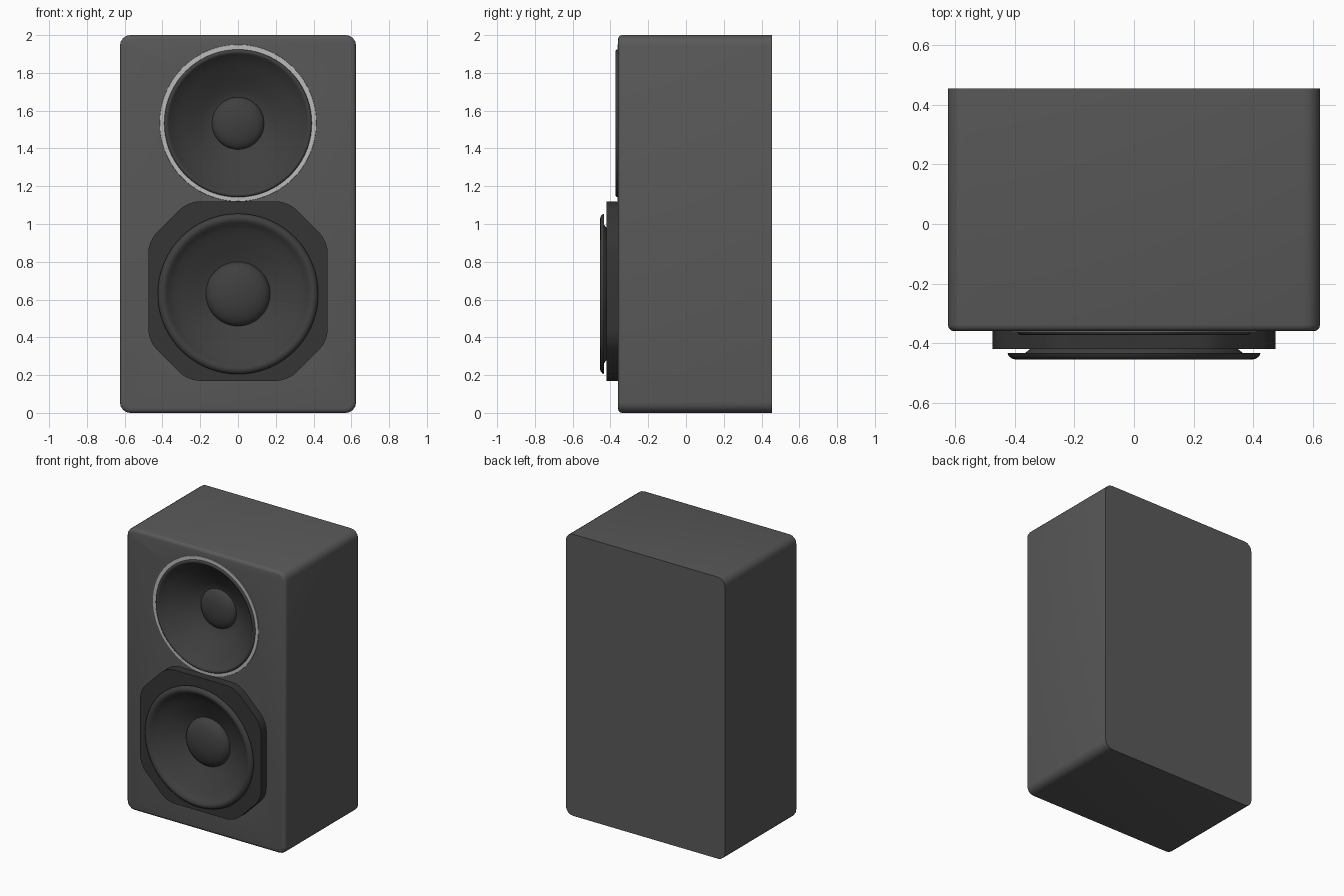
import bpy, bmesh, math

if "Cube" in bpy.data.objects:
    bpy.data.objects.remove(bpy.data.objects["Cube"])

FRONT, BACK = -0.36, 0.455
TOP_Z, LOW_Z = 1.535, 0.63
SEG = 72


def material(name, v):
    m = bpy.data.materials.new(name)
    m.diffuse_color = (v, v, v, 1)
    m.use_nodes = True
    m.node_tree.nodes["Principled BSDF"].inputs["Base Color"].default_value = m.diffuse_color
    return m


CASE = material("case_grey", 0.10)
DARK = material("driver_dark", 0.035)
CONE = material("cone_dark", 0.05)
TRIM = material("trim_light", 0.5)


def finish(bm, name, mat, smooth=True):
    bmesh.ops.recalc_face_normals(bm, faces=bm.faces)
    me = bpy.data.meshes.new(name)
    bm.to_mesh(me)
    bm.free()
    ob = bpy.data.objects.new(name, me)
    bpy.context.collection.objects.link(ob)
    if mat:
        me.materials.append(mat)
    return ob


def smooth(ob, deg=35):
    bpy.ops.object.select_all(action='DESELECT')
    ob.select_set(True)
    bpy.context.view_layer.objects.active = ob
    bpy.ops.object.shade_smooth_by_angle(angle=math.radians(deg))


def lathe(name, profile, z, mat, outward=True):
    """Spin (radius, y) points around a y-parallel axis at height z."""
    bm = bmesh.new()
    rings = []
    for r, y in profile:
        if r == 0:
            rings.append([bm.verts.new((0, y, z))] * SEG)
        else:
            rings.append([bm.verts.new((r * math.cos(t), y, z + r * math.sin(t)))
                          for t in (2 * math.pi * i / SEG for i in range(SEG))])
    for a, b in zip(rings, rings[1:]):
        for i in range(SEG):
            j = (i + 1) % SEG
            quad = list(dict.fromkeys((a[i], a[j], b[j], b[i])))
            if len(quad) > 2:
                bm.faces.new(quad)
    ob = finish(bm, name, mat)
    # open shells: make the visible side face the front
    if sum(p.normal.y * p.area for p in ob.data.polygons) > 1e-4:
        ob.data.flip_normals()
    return ob


def cut(ob, r, z, y0, y1):
    """Sink a round pocket into ob and remove the helper afterwards."""
    cutter = lathe("cutter", [(0, y0), (r, y0), (r, y1), (0, y1)], z, None)
    bm = bmesh.new()
    bm.from_mesh(cutter.data)
    bmesh.ops.recalc_face_normals(bm, faces=bm.faces)
    bm.to_mesh(cutter.data)
    bm.free()
    cutter.hide_render = True
    mod = ob.modifiers.new("cut", 'BOOLEAN')
    mod.operation, mod.object, mod.solver = 'DIFFERENCE', cutter, 'EXACT'
    bpy.context.view_layer.objects.active = ob
    bpy.ops.object.modifier_apply(modifier=mod.name)
    bpy.data.objects.remove(cutter)


def prism(corners, y0, y1, radius, segments):
    """Extrude an x-z outline along y with rounded upright corners."""
    bm = bmesh.new()
    f = bm.faces.new([bm.verts.new((x, y0, z)) for x, z in corners])
    ext = bmesh.ops.extrude_face_region(bm, geom=[f])
    for v in ext["geom"]:
        if isinstance(v, bmesh.types.BMVert):
            v.co.y = y1
    edges = [e for e in bm.edges if abs(e.verts[0].co.y - e.verts[1].co.y) > 1e-4]
    bmesh.ops.bevel(bm, geom=edges, offset=radius, segments=segments,
                    profile=0.5, affect='EDGES')
    bmesh.ops.recalc_face_normals(bm, faces=bm.faces)
    return bm


# Cabinet: rounded corners, softened front edge, sharp back edge
w = 0.625
bm = prism([(-w, 0), (w, 0), (w, 2), (-w, 2)], FRONT, BACK, 0.055, 4)
rim = [e for e in bm.edges if all(abs(v.co.y - FRONT) < 1e-5 for v in e.verts)]
bmesh.ops.bevel(bm, geom=rim, offset=0.022, segments=3, profile=0.5, affect='EDGES')
cabinet = finish(bm, "cabinet", CASE)
cut(cabinet, 0.385, TOP_Z, -0.6, -0.15)
cut(cabinet, 0.345, LOW_Z, -0.6, -0.25)
smooth(cabinet)

# Octagonal mounting plate of the lower driver
h, c, zc = 0.475, 0.21, 0.645
quarter = [(h, h - c), (h - c, h)]
outline = quarter + [(-x, z) for x, z in quarter[::-1]]
outline += [(-x, -z) for x, z in outline]
bm = prism([(x, zc + z) for x, z in outline], -0.42, FRONT, 0.06, 4)
plate = finish(bm, "woofer_plate", DARK)
cut(plate, 0.352, LOW_Z, -0.6, -0.2)
smooth(plate)


def dome(r, base, apex, n=8):
    return [(r * math.cos(t) if i < n else 0, base + (apex - base) * math.sin(t))
            for i, t in ((i, math.pi / 2 * i / n) for i in range(n + 1))]


# Lower driver: rolled surround, cone and dust cap
woofer = lathe("woofer_cone", [
    (0.425, -0.433), (0.42, -0.444), (0.41, -0.452), (0.398, -0.455),
    (0.386, -0.451), (0.375, -0.442), (0.362, -0.43), (0.345, -0.417),
    (0.30, -0.393), (0.24, -0.362), (0.19, -0.338)] + dome(0.17, -0.33, -0.4),
    LOW_Z, CONE)
smooth(woofer, 60)

# Upper driver: shallower surround, deeper cone and small cap
upper = lathe("upper_cone", [
    (0.392, -0.36), (0.389, -0.368), (0.383, -0.373), (0.375, -0.373),
    (0.367, -0.366), (0.355, -0.352), (0.31, -0.318), (0.25, -0.277),
    (0.19, -0.238), (0.155, -0.22)] + dome(0.138, -0.215, -0.265),
    TOP_Z - 0.002, CONE)
smooth(upper, 60)

# Light trim ring around the upper driver
ring = lathe("trim_ring", [(0.415, FRONT), (0.414, -0.363), (0.388, -0.363)],
             TOP_Z, TRIM)
smooth(ring)
